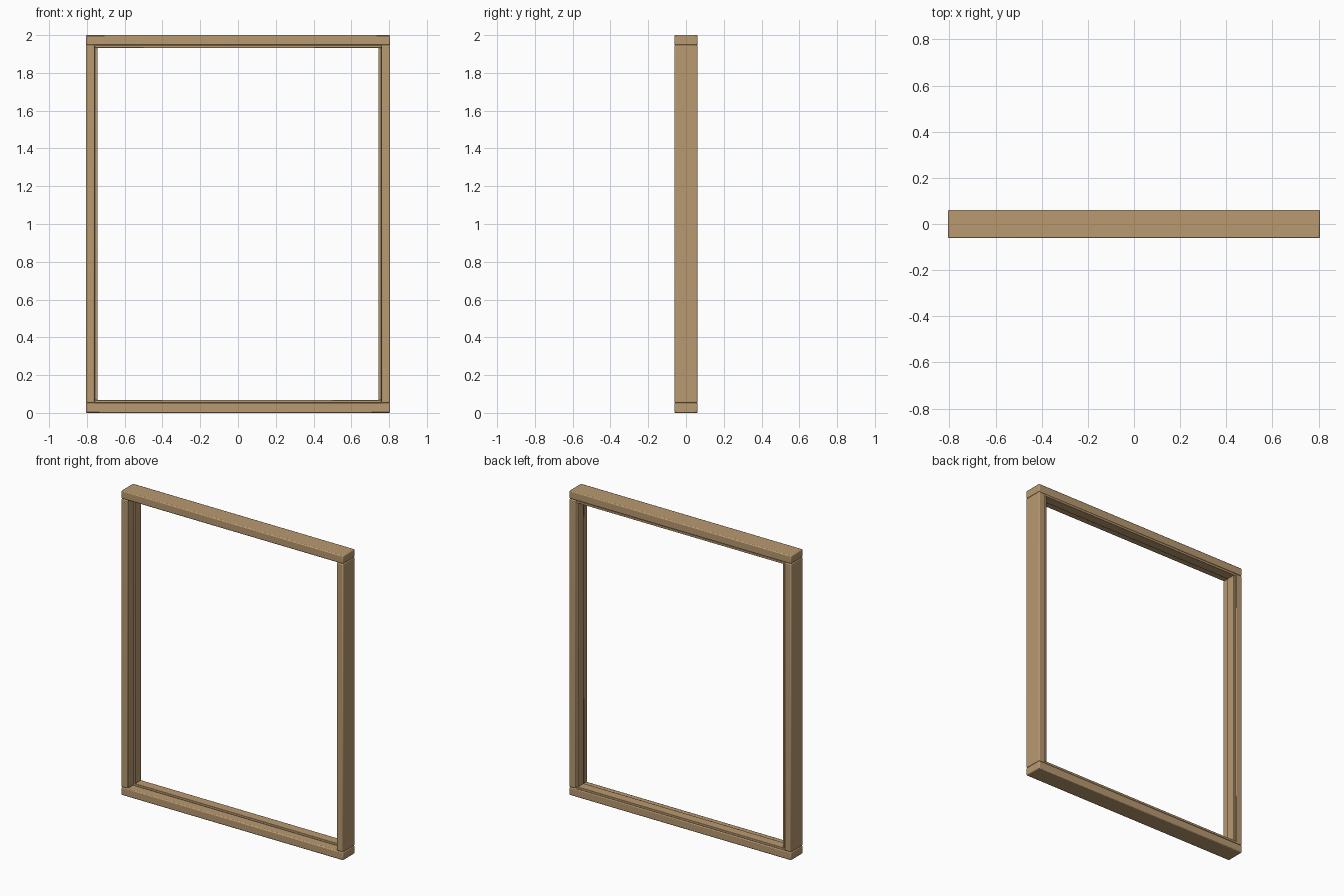
import bpy

cube = bpy.data.objects.get("Cube")
if cube:
    bpy.data.objects.remove(cube, do_unlink=True)

wood = bpy.data.materials.new("light_wood")
wood.use_nodes = True
WOOD = (0.48, 0.32, 0.165, 1)
wood.diffuse_color = WOOD
wood.node_tree.nodes["Principled BSDF"].inputs["Base Color"].default_value = WOOD

HALF_W, HALF_D, HEIGHT = 0.806, 0.0615, 2.0
RAIL, POST = 0.053, 0.047          # board thicknesses
STOP = 0.015                       # how far the stops stand inward
STOP_FRONT, STOP_BACK = -0.003, 0.059


def board(name, low, high, bevel):
    """Box between two corners with softly rounded edges."""
    bpy.ops.mesh.primitive_cube_add(
        size=1, location=[(a + b) / 2 for a, b in zip(low, high)])
    ob = bpy.context.object
    ob.name = name
    ob.scale = [b - a for a, b in zip(low, high)]
    bpy.ops.object.transform_apply(location=False, rotation=False, scale=True)
    ob.data.materials.append(wood)
    mod = ob.modifiers.new("Rounded edges", "BEVEL")
    mod.width = bevel
    mod.segments = 2
    bpy.ops.object.shade_smooth_by_angle()


# Rails run the full width, with a stop strip on the inner face
for name, z0, z1, s0, s1 in (
        ("bottom", 0, RAIL, RAIL, RAIL + STOP),
        ("top", HEIGHT - RAIL, HEIGHT, HEIGHT - RAIL - STOP, HEIGHT - RAIL)):
    board(name + "_rail", (-HALF_W, -HALF_D, z0), (HALF_W, HALF_D, z1), 0.006)
    inner = HALF_W - POST
    board(name + "_stop", (-inner, STOP_FRONT, s0), (inner, STOP_BACK, s1), 0.002)

# Posts stand between the rails, with stops between the rail stops
for name, side in (("left", 1), ("right", -1)):
    xs = sorted((side * HALF_W, side * (HALF_W - POST)))
    board(name + "_post", (xs[0], -HALF_D, RAIL),
          (xs[1], HALF_D, HEIGHT - RAIL), 0.006)
    xs = sorted((side * (HALF_W - POST), side * (HALF_W - POST - STOP)))
    board(name + "_stop", (xs[0], STOP_FRONT, RAIL + STOP),
          (xs[1], STOP_BACK, HEIGHT - RAIL - STOP), 0.002)
